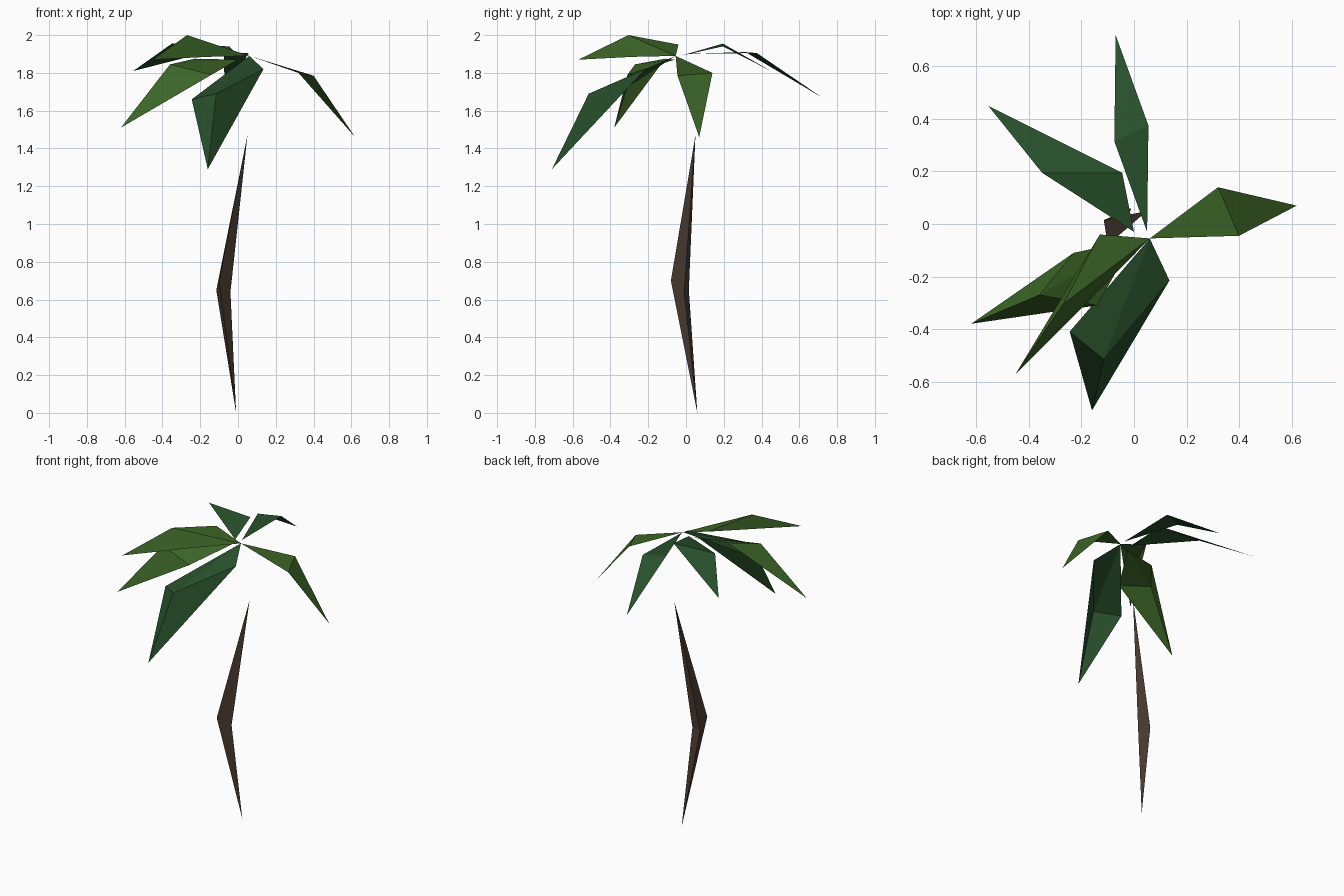
import bpy
import bmesh
from mathutils import Vector

cube = bpy.data.objects.get("Cube")
if cube:
    bpy.data.objects.remove(cube, do_unlink=True)


def make_material(name, rgb):
    mat = bpy.data.materials.new(name)
    mat.use_nodes = True
    mat.diffuse_color = (*rgb, 1)
    mat.node_tree.nodes["Principled BSDF"].inputs["Base Color"].default_value = (*rgb, 1)
    return mat


bark = make_material("bark brown", (0.075, 0.05, 0.034))
light_green = make_material("light leaf green", (0.045, 0.13, 0.02))
dark_green = make_material("dark leaf green", (0.021, 0.08, 0.024))


def finish(name, bm, mat):
    mesh = bpy.data.meshes.new(name)
    bm.to_mesh(mesh)
    bm.free()
    mesh.materials.append(mat)
    bpy.context.collection.objects.link(bpy.data.objects.new(name, mesh))


def spindle(name, mat, bottom, ring, top):
    """Closed shape: a ring of points drawn out to a tip at each end."""
    bm = bmesh.new()
    low, high = bm.verts.new(bottom), bm.verts.new(top)
    verts = [bm.verts.new(p) for p in ring]
    for a, b in zip(verts, verts[1:] + verts[:1]):
        bm.faces.new((a, b, high))
        bm.faces.new((b, a, low))
    bmesh.ops.recalc_face_normals(bm, faces=bm.faces)
    finish(name, bm, mat)


def frond(name, mat, base, middle, tip):
    """Thin leaf: a row of middle points fanned to the base and to the tip."""
    bm = bmesh.new()
    root, end = bm.verts.new(base), bm.verts.new(tip)
    row = [bm.verts.new(p) for p in middle]
    for a, b in zip(row, row[1:]):
        bm.faces.new((root, b, a))
        bm.faces.new((end, a, b))
    finish(name, bm, mat)


# Bent three-sided trunk
spindle("trunk", bark, (-0.01, 0.06, 0),
        [(-0.115, 0.015, 0.65), (-0.1, -0.08, 0.7), (-0.04, -0.01, 0.64)],
        (0.05, 0.05, 1.47))

# Flat fronds, middle points listed from left to right looking outwards
crown = Vector((0.06, -0.055, 1.89))
frond("left_frond", light_green, crown,
      [(0.32, 0.14, 1.8), (0.4, -0.045, 1.785)], (0.62, 0.07, 1.46))
frond("back_frond", dark_green, (0.05, -0.03, 1.9),
      [(-0.075, 0.315, 1.91), (0.055, 0.375, 1.905)], (-0.07, 0.72, 1.67))
frond("back_right_frond", dark_green, (0, -0.03, 1.89),
      [(-0.35, 0.195, 1.955), (-0.045, 0.195, 1.94)], (-0.555, 0.45, 1.81))

# Ridged fronds
frond("upper_right_frond", light_green, crown,
      [(-0.16, -0.28, 1.885), (-0.27, -0.305, 2), (-0.13, -0.04, 1.95)],
      (-0.45, -0.57, 1.87))
frond("lower_right_frond", light_green, (0, -0.06, 1.87),
      [(-0.14, -0.31, 1.79), (-0.36, -0.27, 1.845), (-0.23, -0.11, 1.875)],
      (-0.62, -0.38, 1.51))
frond("front_frond", dark_green, crown,
      [(0.135, -0.215, 1.82), (-0.115, -0.515, 1.69), (-0.245, -0.41, 1.66)],
      (-0.16, -0.71, 1.29))
